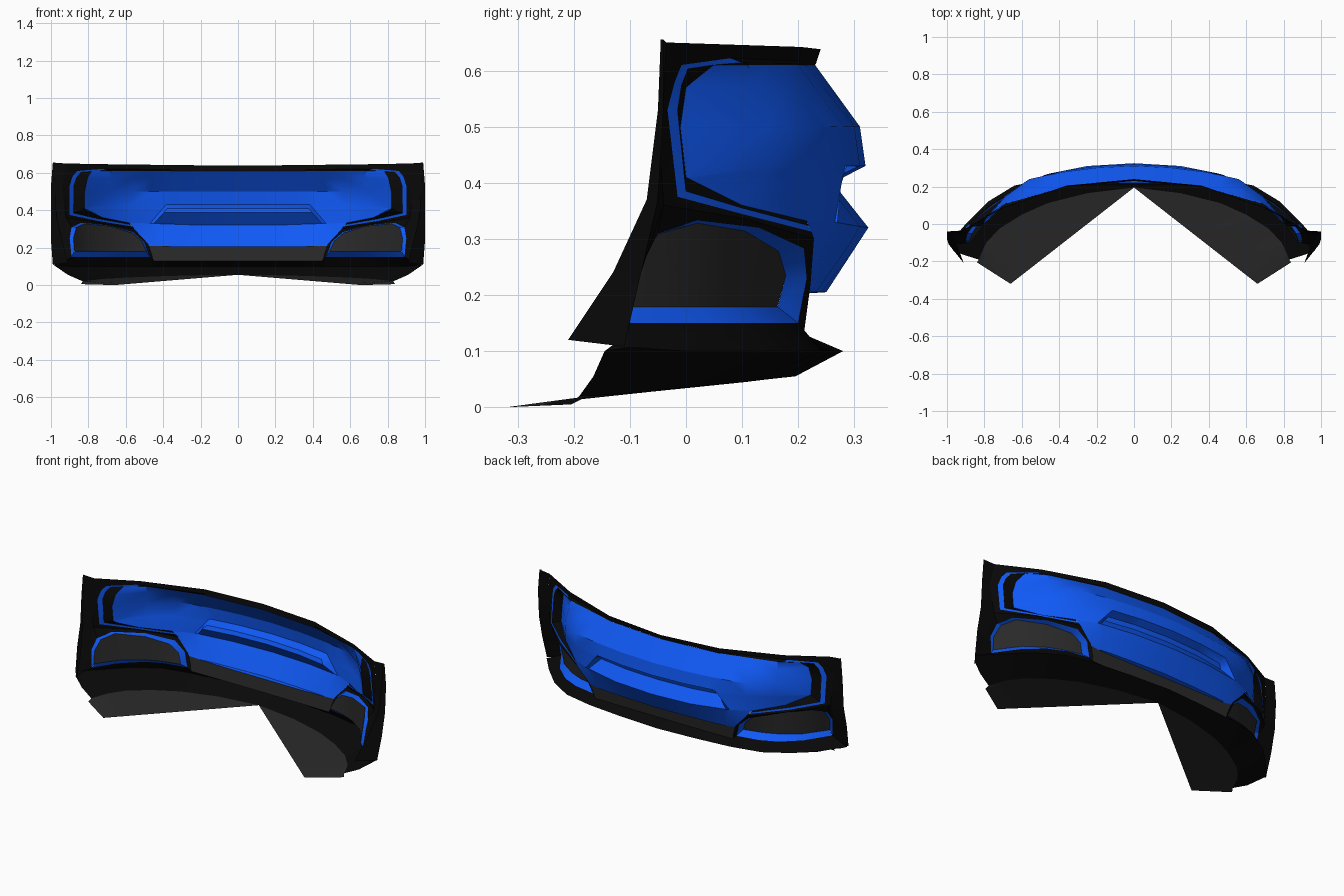
import bpy, bmesh
from mathutils import Vector


def paint(name, col):
    m = bpy.data.materials.new(name)
    m.diffuse_color = (*col, 1)
    return m


BLUE = paint("blue_paint", (0.005, 0.1, 0.92))
BLACK = paint("black_plastic", (0.0025, 0.0025, 0.0025))
GREY = paint("dark_grey", (0.022, 0.022, 0.022))


def row(z, *xy):
    """Points at one height; a third value overrides the height."""
    return [Vector((p[0], p[1], p[2] if len(p) > 2 else z)) for p in xy]


def pts(*p):
    return [Vector(v) for v in p]


def mix(a, b, t):
    return [p.lerp(q, t) for p, q in zip(a, b)]


def loft(name, mat, *rows):
    """Skin between equal-length rows, face it outward, mirror it across x."""
    bm = bmesh.new()
    grid = [[bm.verts.new(p) for p in r] for r in rows]
    for a, b in zip(grid, grid[1:]):
        for i in range(len(a) - 1):
            bm.faces.new((a[i], a[i + 1], b[i + 1], b[i]))
    bmesh.ops.remove_doubles(bm, verts=bm.verts, dist=0.0005)
    bm.normal_update()
    core = Vector((0, -0.4, 0.35))
    if sum(f.normal.dot(f.calc_center_median() - core) * f.calc_area() for f in bm.faces) < 0:
        bmesh.ops.reverse_faces(bm, faces=bm.faces)
    me = bpy.data.meshes.new(name)
    bm.to_mesh(me)
    bm.free()
    me.materials.append(mat)
    ob = bpy.data.objects.new(name, me)
    bpy.context.collection.objects.link(ob)
    ob.modifiers.new("mirror", 'MIRROR').use_clip = True
    bpy.context.view_layer.objects.active = ob
    bpy.ops.object.select_all(action='DESELECT')
    ob.select_set(True)
    bpy.ops.object.shade_smooth_by_angle(angle=0.5)


# Upper painted panel with the plate recess in the middle
top = row(0.61, (0, .23), (.2, .214), (.36, .2), (.46, .172), (.56, .144), (.68, .11), (.78, .05))
crease = row(0.5, (0, .31), (.2, .3), (.36, .28), (.47, .26), (.56, .24), (.69, .145), (.82, -.01))
shoulder = mix(top, crease, .36)[:6] + pts((.805, 0, .57))
lower = row(0.43, (0, .32), (.2, .31), (.36, .287), (.385, .283), (.56, .235), (.69, .15), (.82, 0, .41))
ridge = pts((0, .325, .32), (.25, .31, .322), (.45, .27, .329), (.47, .265, .33),
            (.58, .215, .332), (.72, .1, .36), (.8, .02, .395))
recess = []
for t, y_in, z in ((.2, .04, .41), (.4, .05, .387)):
    r = mix(lower, ridge, t)
    recess.append([Vector((p.x, p.y - y_in, z)) for p in r[:3]] + r[3:])
loft("upper_panel", BLUE, top, shoulder, crease, lower, *recess, ridge)

# Lower painted panel and its underside
sill = row(0.205, (0, .25), (.2, .242), (.36, .232), (.42, .225), (.48, .222, .22))
under = row(0.203, (0, .22), (.2, .22), (.36, .22), (.42, .219), (.4767, .2204, .21))
flank = mix(ridge, sill, .285)[:4] + pts((.555, .228, .3))
loft("lower_panel", BLUE, ridge[:5], flank, sill, under)

# Grey centre strip
loft("centre_strip", GREY,
     row(0.205, (0, .22), (.25, .22), (.4767, .2204, .21)),
     row(0.13, (0, .21), (.25, .21), (.45, .208)))

# Rings around the upper panel: black gap, blue trim, black border
gap_in = pts((0, .23, .61), (.36, .2, .61), (.68, .11, .61), (.78, .05, .61), (.805, 0, .57),
             (.82, -.01, .5), (.82, 0, .41), (.72, .1, .36), (.58, .215, .332))
trim_in = pts((0, .232, .613), (.36, .2, .613), (.7, .1, .614), (.84, .003, .603), (.865, -.008, .575),
              (.88, -.015, .53), (.88, 0, .385), (.75, .1, .355), (.575, .218, .324))
trim_out = pts((0, .233, .617), (.36, .202, .617), (.72, .08, .622), (.86, -.008, .61),
               (.885, -.02, .58), (.9, -.033, .53), (.9, -.015, .375), (.75, .105, .343), (.565, .223, .313))
border = pts((0, .24, .638), (.36, .205, .642), (.7, .085, .646), (.92, -.035, .65), (.93, -.043, .59),
             (.94, -.05, .53), (.92, -.04, .36), (.76, .11, .335), (.555, .228, .3))
loft("panel_gap", BLACK, gap_in, trim_in)
loft("trim_top", BLACK, trim_in[:3], trim_out[:3])
loft("trim_line", BLUE, trim_in[2:], trim_out[2:])
loft("upper_border", BLACK, trim_out, border)

# Flared wheel arch edge
loft("wheel_arch_flange", BLACK,
     pts((.92, -.035, .65), (.94, -.05, .53), (.92, -.04, .36), (.92, -.085, .24), (.92, -.105, .13)),
     pts((.99, -.04, .655), (1, -.04, .53), (1, -.05, .37), (1, -.08, .24), (.99, -.11, .108)),
     pts((.98, -.045, .655), (.98, -.05, .53), (.97, -.07, .37), (.94, -.13, .24), (.91, -.21, .12)))

# Side pocket: black surround, blue walls and floor, grey back
surround = pts((.92, -.105, .13), (.92, -.085, .24), (.92, -.04, .36), (.84, .035, .3475),
               (.76, .11, .335), (.555, .228, .3), (.48, .222, .22), (.45, .208, .13))
mouth = pts((.89, -.1, .15), (.9, -.09, .25), (.89, -.05, .31), (.84, .02, .333),
            (.7, .13, .32), (.56, .21, .283), (.5, .215, .23), (.47, .2, .15))
back = pts((.875, -.1, .18), (.88, -.09, .25), (.865, -.05, .308), (.82, .02, .328),
           (.68, .105, .314), (.565, .165, .278), (.515, .178, .235), (.49, .163, .178))
mouth_floor = row(0.15, (.89, -.1), (.8, .04), (.7, .13), (.6, .175), (.47, .2))
back_floor = row(0.179, (.875, -.1), (.78, .03), (.68, .1), (.6, .135), (.49, .163))
back_low = [back_floor[0], back_floor[0].lerp(back_floor[1], .4), *back_floor[1:]]
loft("pocket_surround", BLACK, surround, mouth)
loft("pocket_wall", BLUE, mouth, back)
loft("pocket_floor", BLUE, mouth_floor, back_floor)
loft("pocket_back", GREY, back[1:7], back_low)

# Lower black lip
lip_top = row(0.15, (0, .21, .13), (.25, .21, .13), (.45, .208, .13), (.47, .2), (.6, .175),
              (.7, .13), (.8, .04), (.89, -.1), (.92, -.105, .13))
lip = row(0.1, (0, .28), (.25, .265), (.45, .245), (.47, .242), (.64, .205),
          (.78, .12), (.9, 0), (.985, -.1, .107), (.965, -.145))
lip_base = pts((0, .195, .055), (.25, .165, .052), (.45, .115, .046), (.47, .108, .045), (.6, .05, .04),
               (.72, -.025, .033), (.79, -.1, .025), (.82, -.165, .021), (.83, -.19, .02))
lip_mid = mix(lip, lip_base, .5)[:8] + pts((.91, -.165, .055))
loft("lower_lip", BLACK, lip_top, lip, lip_mid, lip_base)

# Grey floor plate, V-shaped from above
a, b = Vector((0, .195, .055)), Vector((.66, -.32, 0))
plate_in = [a.lerp(b, i / 8) for i in range(9)]
plate_mid = mix(lip_base, plate_in, .12)[:8] + pts((.84, -.205, .005))
loft("floor_plate", GREY, lip_base, plate_mid, plate_in)
